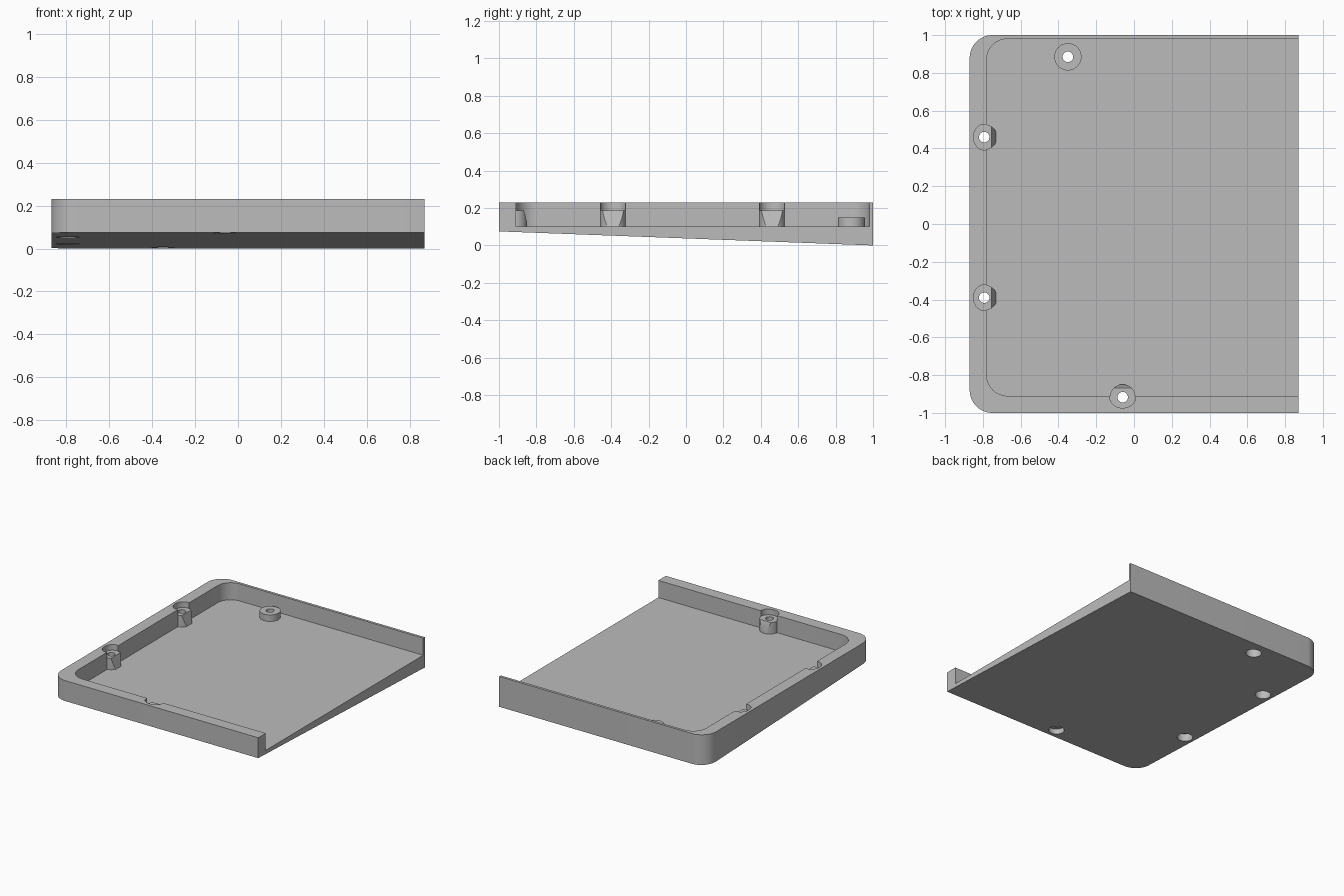
import bpy, bmesh, math
from mathutils import Vector

old = bpy.data.objects.get("Cube")
if old:
    bpy.data.objects.remove(old, do_unlink=True)

grey = bpy.data.materials.new("plain grey")
grey.use_nodes = True
colour = (0.5, 0.5, 0.5, 1)
grey.diffuse_color = colour
grey.node_tree.nodes["Principled BSDF"].inputs["Base Color"].default_value = colour


def prism(name, outline, low, high, cut=None):
    """Extrude an outline; cut is an optional (point, normal) trimming plane."""
    bm = bmesh.new()
    bottom = [bm.verts.new((x, y, low)) for x, y in outline]
    top = [bm.verts.new((x, y, high)) for x, y in outline]
    bm.faces.new(bottom[::-1])
    bm.faces.new(top)
    n = len(outline)
    for i in range(n):
        j = (i + 1) % n
        bm.faces.new((bottom[i], bottom[j], top[j], top[i]))
    if cut:
        geom = bm.verts[:] + bm.edges[:] + bm.faces[:]
        res = bmesh.ops.bisect_plane(bm, geom=geom, plane_co=cut[0],
                                     plane_no=cut[1], clear_outer=True)
        edges = [e for e in res["geom_cut"] if isinstance(e, bmesh.types.BMEdge)]
        bmesh.ops.contextual_create(bm, geom=edges)
    bmesh.ops.recalc_face_normals(bm, faces=bm.faces)
    mesh = bpy.data.meshes.new(name)
    bm.to_mesh(mesh)
    bm.free()
    mesh.materials.append(grey)
    obj = bpy.data.objects.new(name, mesh)
    bpy.context.collection.objects.link(obj)
    return obj


def ellipse(x, y, rx, ry, n=40):
    return [(x + rx * math.cos(math.tau * i / n), y + ry * math.sin(math.tau * i / n))
            for i in range(n)]


def rounded_left(left, right, front, back, r, n=12):
    """Rectangle whose two corners on the -x side are rounded."""
    pts = [(right, front), (right, back)]
    for cy, start in ((back - r, math.pi / 2), (front + r, math.pi)):
        for i in range(n + 1):
            a = start + i * math.pi / 2 / n
            pts.append((left + r + r * math.cos(a), cy + r * math.sin(a)))
    return pts


def combine(target, tool, operation):
    mod = target.modifiers.new("combine", "BOOLEAN")
    mod.operation = operation
    mod.solver = "EXACT"
    mod.object = tool
    bpy.context.view_layer.objects.active = target
    bpy.ops.object.modifier_apply(modifier=mod.name)
    bpy.data.objects.remove(tool, do_unlink=True)


FLOOR, RIM, SEAT = 0.10, 0.23, 0.187

# Tray with a sloping underside and an open right end
slope = ((0, -1, 0.075), (0, -0.075, -2))
tray = prism("tray", rounded_left(-0.87, 0.87, -1, 1, 0.12), 0, RIM, slope)
combine(tray, prism("cavity", rounded_left(-0.78, 1, -0.91, 0.98, 0.11), FLOOR, 0.4),
        "DIFFERENCE")

# Screw bosses: centre, inward direction, top height
bosses = [
    (-0.793, 0.46, Vector((1, 0, 0)), SEAT),
    (-0.793, -0.39, Vector((1, 0, 0)), SEAT),
    (-0.06, -0.917, Vector((0, 1, 0)), SEAT),
    (-0.35, 0.885, None, 0.15),
]
for x, y, inward, top in bosses:
    plane = None
    if inward:
        # Recess in the wall above the boss
        rx, ry = (0.057, 0.068) if inward.x else (0.068, 0.057)
        combine(tray, prism("recess", ellipse(x, y, rx, ry), SEAT, 0.4), "DIFFERENCE")
        # Leaning flat on the inward side
        reach = 0.038 if inward.x else 0.05
        point = Vector((x, y, top)) + inward * reach
        plane = (point, inward * 0.085 + Vector((0, 0, 0.023)))
    r = 0.068 if inward else 0.072
    combine(tray, prism("boss", ellipse(x, y, r, r), FLOOR - 0.015, top, plane), "UNION")

# Screw holes, wider from below for the screw heads
for x, y, inward, top in bosses:
    combine(tray, prism("head_hole", ellipse(x, y, 0.055, 0.055), -0.1, 0.112), "DIFFERENCE")
    combine(tray, prism("screw_hole", ellipse(x, y, 0.028, 0.028, 24), -0.1, 0.4), "DIFFERENCE")

# Smooth the curved walls, keep the corners crisp
bpy.ops.object.select_all(action="DESELECT")
tray.select_set(True)
bpy.context.view_layer.objects.active = tray
bpy.ops.object.shade_smooth_by_angle(angle=math.radians(25))
